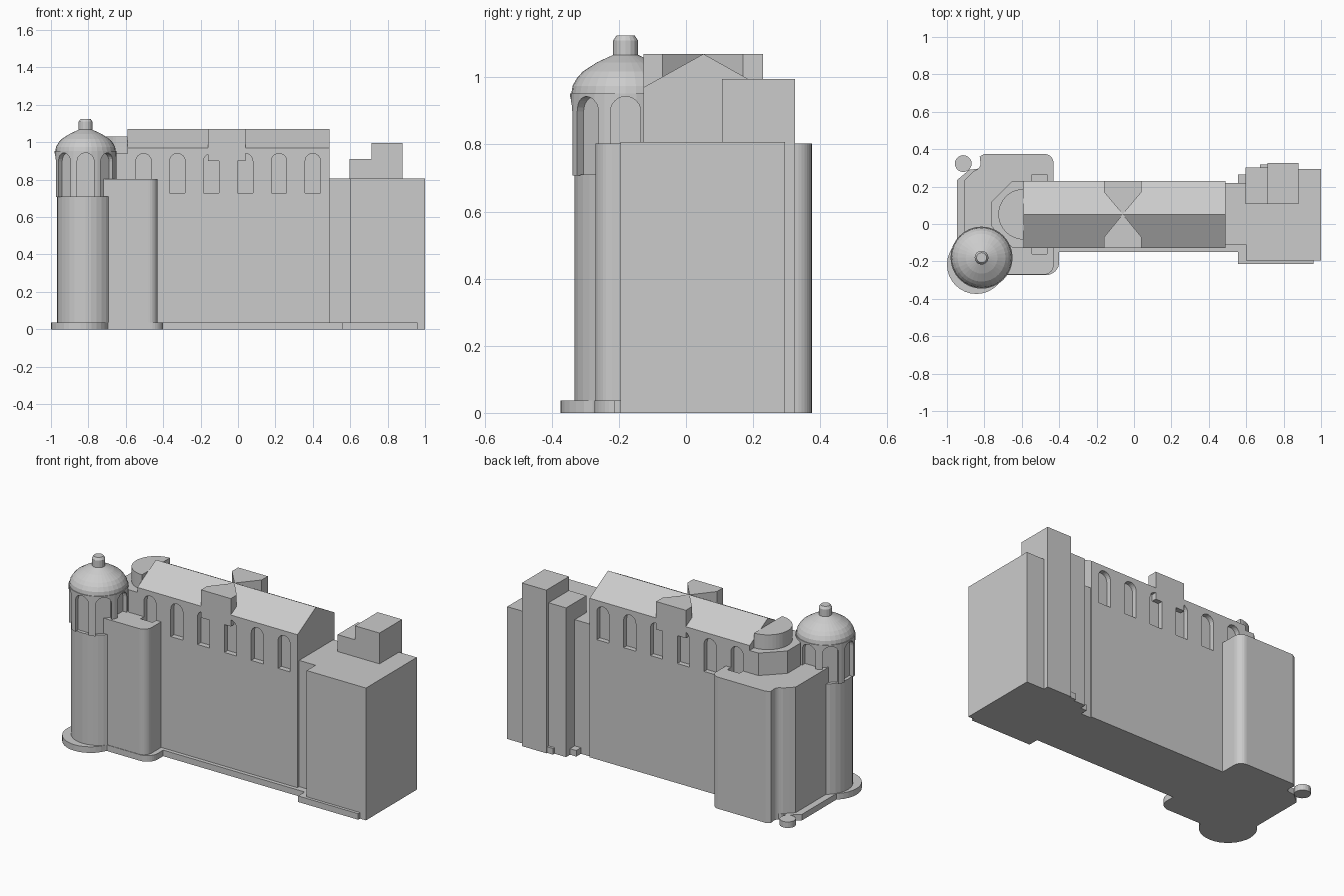
import bpy, bmesh, math
from mathutils import Matrix, Vector

cube = bpy.data.objects.get("Cube")
if cube:
    bpy.data.objects.remove(cube, do_unlink=True)

stone = bpy.data.materials.new("pale_grey_stone")
stone.use_nodes = True
grey = (0.6, 0.6, 0.6, 1)
stone.diffuse_color = grey
stone.node_tree.nodes["Principled BSDF"].inputs["Base Color"].default_value = grey


def finish(name, bm):
    bmesh.ops.recalc_face_normals(bm, faces=bm.faces)
    mesh = bpy.data.meshes.new(name)
    bm.to_mesh(mesh)
    bm.free()
    mesh.materials.append(stone)
    ob = bpy.data.objects.new(name, mesh)
    bpy.context.collection.objects.link(ob)
    return ob


def add_prism(bm, points, depth):
    """Extrude a closed loop of 3D points along a vector."""
    face = bm.faces.new([bm.verts.new(p) for p in points])
    ext = bmesh.ops.extrude_face_region(bm, geom=[face])
    verts = [g for g in ext["geom"] if isinstance(g, bmesh.types.BMVert)]
    bmesh.ops.translate(bm, verts=verts, vec=depth)


def plan(name, outline, z0, z1):
    bm = bmesh.new()
    add_prism(bm, [(x, y, z0) for x, y in outline], (0, 0, z1 - z0))
    return finish(name, bm)


def box(name, x0, x1, y0, y1, z1, z0=0):
    return plan(name, [(x0, y0), (x1, y0), (x1, y1), (x0, y1)], z0, z1)


def arc(cx, cy, r, start, end, n=8):
    angles = [math.radians(start + (end - start) * i / n) for i in range(n + 1)]
    return [(cx + r * math.cos(a), cy + r * math.sin(a)) for a in angles]


def lathe(name, profile, centre, n=32):
    bm = bmesh.new()
    rings = []
    for r, z in profile:
        rings.append([bm.verts.new((x, y, z)) for x, y in arc(*centre, r, 0, 360, n)[:-1]])
    for low, high in zip(rings, rings[1:]):
        for i in range(n):
            j = (i + 1) % n
            bm.faces.new((low[i], low[j], high[j], high[i]))
    bm.faces.new(rings[0])
    bm.faces.new(rings[-1])
    return finish(name, bm)


def arch(width, z0, z1):
    """Round-headed opening as (across, height) points."""
    r = width / 2
    return [(-r, z0), (r, z0)] + arc(0, z1 - r, r, 0, 180, 12)


def cut(ob, cutter):
    mod = ob.modifiers.new("openings", "BOOLEAN")
    mod.operation = "DIFFERENCE"
    mod.solver = "EXACT"
    mod.object = cutter
    bpy.context.view_layer.update()
    graph = bpy.context.evaluated_depsgraph_get()
    mesh = bpy.data.meshes.new_from_object(ob.evaluated_get(graph))
    ob.modifiers.clear()
    ob.data = mesh


# Nave with pitched roof
bm = bmesh.new()
gable = [(-0.127, 0), (0.23, 0), (0.23, 0.97), (0.052, 1.07), (-0.127, 0.97)]
add_prism(bm, [(-0.59, y, z) for y, z in gable], (1.08, 0, 0))
nave = finish("nave", bm)

# Flat-topped dormers running into the ridge
for name, wall, knee in (("front_dormer", -0.127, -0.07), ("back_dormer", 0.23, 0.17)):
    plan(name, [(-0.16, wall), (0.04, wall), (0.04, knee), (-0.06, 0.052), (-0.16, knee)],
         0.9, 1.07)

# West block with rounded corners and a stepped hollow at the back
west = arc(-0.48, -0.22, 0.05, -90, 0) + arc(-0.48, 0.325, 0.05, 0, 90)
west += [(-0.80, 0.375), (-0.825, 0.36)]
west += arc(-0.86, 0.325, 0.04, 20, -80, 6)
west += [(-0.88, 0.26), (-0.905, 0.235), (-0.905, -0.18), (-0.80, -0.27)]
west_block = plan("west_block", west, 0, 0.803)

# Arched windows on both long sides, also notched into the west roof
bm = bmesh.new()
for i in range(6):
    x = -0.505 + 0.181 * i
    for y in (-0.16, 0.2):
        add_prism(bm, [(x + a, y, z) for a, z in arch(0.082, 0.73, 0.94)], (0, 0.065, 0))
cutter = finish("window_cutter", bm)
cut(nave, cutter)
cut(west_block, cutter)
bpy.data.objects.remove(cutter, do_unlink=True)

# Apse: faceted lower stage and half-round upper stage
plan("apse_lower", [(-0.58, -0.127), (-0.65, -0.127), (-0.765, -0.01), (-0.765, 0.115),
                    (-0.65, 0.23), (-0.58, 0.23)], 0.79, 0.94)
plan("apse_upper", arc(-0.59, 0.052, 0.135, 90, 270, 20), 0.93, 1.03)

# Round tower
centre = (-0.815, -0.18)
lathe("tower_shaft", [(0.153, 0), (0.153, 0.71)], centre)
arcade = lathe("tower_arcade", [(0.166, 0.708), (0.166, 0.952)], centre)
bm = bmesh.new()
for k in range(8):
    turn = Matrix.Rotation(k * math.pi / 4, 3, "Z")
    base = Vector((*centre, 0))
    pts = [base + turn @ Vector((0.132, a, z)) for a, z in arch(0.09, 0.69, 0.943)]
    add_prism(bm, pts, turn @ Vector((0.08, 0, 0)))
cutter = finish("arcade_cutter", bm)
cut(arcade, cutter)
bpy.data.objects.remove(cutter, do_unlink=True)
lathe("tower_dome", [(0.162, 0.95), (0.158, 0.975), (0.145, 0.998), (0.128, 1.017),
                     (0.085, 1.045), (0.037, 1.067)], centre)
lathe("tower_lantern", [(0.037, 1.06), (0.037, 1.11), (0.027, 1.125)], centre, 16)

# East block, its link to the nave and the raised rear blocks
box("east_link", 0.48, 0.61, -0.11, 0.22, 0.807)
box("east_block", 0.6, 1.0, -0.195, 0.295, 0.807)
box("rear_low_block", 0.597, 0.72, 0.107, 0.303, 0.91)
box("rear_tall_block", 0.715, 0.88, 0.107, 0.325, 0.995)

# Low plinths and feet
lathe("tower_plinth", [(0.157, 0), (0.157, 0.037)], (-0.843, -0.217))
lathe("rear_round_plinth", [(0.045, 0), (0.045, 0.037)], (-0.913, 0.323), 20)
plan("west_plinth", [(-0.946, -0.2), (-0.7, -0.273)] + arc(-0.47, -0.203, 0.07, -90, 0)
     + [(-0.4, 0.2), (-0.8, 0.3), (-0.88, 0.29), (-0.946, 0.235)], 0, 0.037)
box("nave_plinth", -0.45, 0.6, -0.15, 0.1, 0.037)
box("east_plinth", 0.555, 0.96, -0.213, 0.1, 0.037)
box("link_foot", 0.555, 0.61, 0.1, 0.265, 0.037)
box("rear_foot", 0.675, 0.72, 0.2, 0.318, 0.037)
